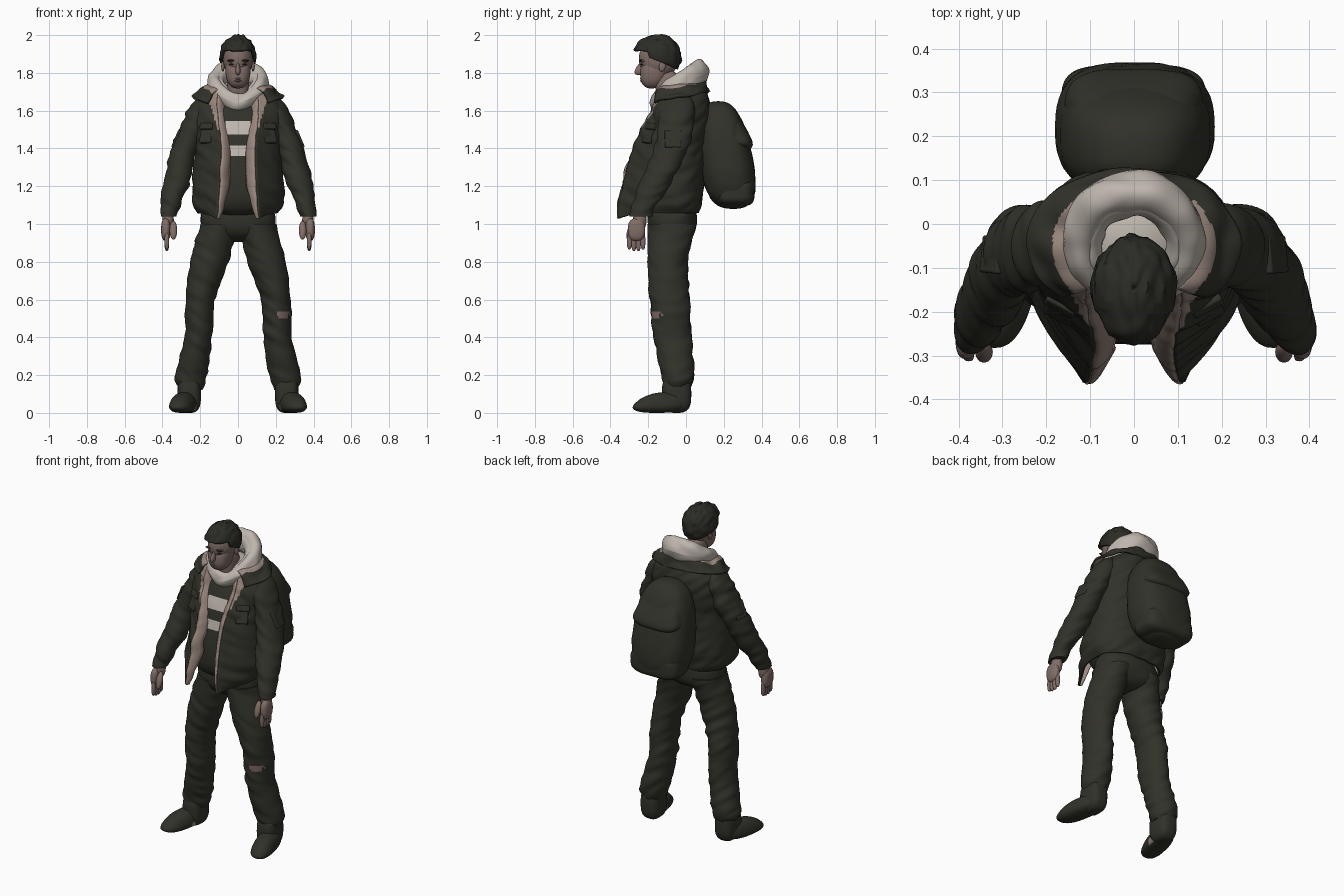
import bpy, bmesh, math
from mathutils import Vector, noise

cube = bpy.data.objects.get("Cube")
if cube:
    bpy.data.objects.remove(cube)


def material(name, red, green, blue):
    made = bpy.data.materials.new(name)
    colour = (red, green, blue, 1)
    made.diffuse_color = colour
    made.use_nodes = True
    shader = made.node_tree.nodes["Principled BSDF"]
    shader.inputs["Base Color"].default_value = colour
    shader.inputs["Roughness"].default_value = .9
    return made


OLIVE = material("dark olive cloth", .031, .031, .023)
HAIR = material("dark hair", .024, .025, .019)
SKIN = material("skin", .22, .155, .135)
CREAM = material("cream cotton", .52, .47, .42)
LINING = material("tan lining", .32, .24, .205)
SIDES = (("left", 1), ("right", -1))


def finish(obj, materials):
    for entry in materials:
        obj.data.materials.append(entry)
    bpy.ops.object.select_all(action="DESELECT")
    bpy.context.view_layer.objects.active = obj
    obj.select_set(True)
    bpy.ops.object.shade_smooth_by_angle(angle=math.radians(50))


def skin_rows(name, rows, materials, closed=True, capped=True, pick=None, thickness=0):
    """Skin rows of points; pick(face centre) chooses the material slot."""
    bm = bmesh.new()
    verts = [[bm.verts.new(point) for point in row] for row in rows]
    count = len(verts[0])
    for lower, upper in zip(verts, verts[1:]):
        for j in range(count if closed else count - 1):
            k = (j + 1) % count
            bm.faces.new((lower[j], lower[k], upper[k], upper[j]))
    if capped and closed:
        bm.faces.new(verts[0])
        bm.faces.new(verts[-1])
    bmesh.ops.recalc_face_normals(bm, faces=bm.faces)
    if pick:
        for face in bm.faces:
            face.material_index = int(pick(face.calc_center_median()))
    mesh = bpy.data.meshes.new(name)
    bm.to_mesh(mesh)
    bm.free()
    obj = bpy.data.objects.new(name, mesh)
    bpy.context.collection.objects.link(obj)
    finish(obj, materials)
    if thickness:
        shell = obj.modifiers.new("thickness", "SOLIDIFY")
        shell.thickness, shell.offset, shell.material_offset = thickness, 0, 1


def smooth_rings(rings, steps):
    """Catmull-Rom interpolation between profile rings."""
    result = []
    last = len(rings) - 1
    for i in range(last):
        around = [rings[max(0, min(last, i + d))] for d in (-1, 0, 1, 2)]
        for step in range(steps):
            t = step / steps
            result.append([b + t / 2 * (c - a + t * (2 * a - 5 * b + 4 * c - d + t * (3 * (b - c) + d - a)))
                           for a, b, c, d in zip(*around)])
    return result + [rings[last]]


def signed_power(value, exponent):
    return math.copysign(abs(value) ** exponent, value)


def around_ellipse(angle, square):
    return (signed_power(math.cos(angle), 2 / square), signed_power(math.sin(angle), 2 / square))


def wrinkle(x, y, z, amount):
    return amount * noise.noise(Vector((x * 7, y * 7, z * 22 + x * 14)))


def loft(name, rings, materials, side=1, steps=10, square=2, fold=0, shear=0, pick=None):
    """Rings hold height, centre x, centre y, radius x, radius y."""
    rows = []
    count = 48
    for z, cx, cy, rx, ry in smooth_rings(rings, steps):
        row = []
        for j in range(count):
            c, s = around_ellipse(math.tau * j / count, square)
            crease = wrinkle(side * (cx + rx * c), cy + ry * s, z, fold)
            y = cy + (ry + crease) * s
            row.append((side * (cx + (rx + crease) * c - shear * y), y, z))
        rows.append(row)
    skin_rows(name, rows, materials, pick=pick)


def blob(name, centre, size, materials, square=2, lean=0, taper=0, rows=30, **options):
    """Superellipsoid that can lean back and narrow with height."""
    rings = []
    for i in range(rows + 1):
        c, s = around_ellipse(math.pi * (i / rows - .5), square)
        scale = max(c, .02) * (1 - taper * s)
        rings.append((centre[2] + size[2] * s, centre[0], centre[1] + lean * s,
                      size[0] * scale, size[1] * scale))
    loft(name, rings, materials, steps=1, square=square, **options)


# Trousers with a torn left knee
def torn(centre):
    ragged = noise.noise(centre * 60) / 80
    return centre.y < -.1 and abs(centre.z - .518) < .019 - ragged and abs(centre.x - .24) < .03 + ragged


def inner_sole(centre):
    return .012 < centre.z < .045 and abs(centre.x) < .25 and centre.y > -.14


leg = [(1, .1, -.075, .1, .13), (.8, .15, -.095, .1, .105), (.6, .2, -.085, .08, .105),
       (.4, .21, -.07, .075, .1), (.2, .25, -.045, .085, .085), (.12, .25, -.045, .06, .06)]
sleeve = [(1.68, .17, -.03, .03, .04), (1.6, .2, -.04, .07, .09), (1.4, .28, -.08, .07, .09),
          (1.2, .33, -.17, .07, .08), (1.1, .36, -.22, .05, .06), (1.04, .37, -.24, .045, .055)]

blob("hips", (0, -.072, 1.02), (.198, .13, .115), [OLIVE], square=2.4, fold=.004)
for word, side in SIDES:
    # Limbs and boots
    loft(word + "_trouser_leg", leg, [OLIVE, SKIN], side, steps=16, fold=.01,
         pick=torn if word == "left" else None)
    blob(word + "_boot_foot", (.262, -.125, .055), (.064, .14, .055), [OLIVE, LINING], square=2.5,
         lean=.03, taper=.2, side=side, shear=.2, pick=inner_sole)
    blob(word + "_boot_ankle", (.258, -.05, .1), (.062, .078, .1), [OLIVE], square=3, side=side)
    loft(word + "_sleeve", sleeve, [OLIVE], side, steps=14, fold=.014)

    # Hands
    blob(word + "_wrist", (.37, -.245, 1.02), (.03, .036, .06), [SKIN], side=side)
    blob(word + "_palm", (.382, -.262, .97), (.025, .046, .06), [SKIN], square=2.5, side=side)
    for finger in range(4):
        reach = .91 - .01 * math.sin(finger)
        blob(f"{word}_finger_{finger}", (.377, -.3 + .024 * finger, reach), (.012, .013, .045),
             [SKIN], square=2.5, rows=12, side=side)
    blob(word + "_thumb", (.342, -.292, .967), (.02, .019, .05), [SKIN], lean=.015, rows=12, side=side)

    # Face details
    blob(word + "_ear", (.08, -.125, 1.835), (.009, .018, .028), [SKIN], lean=.005, side=side)
    blob(word + "_eyebrow", (.036, -.24, 1.865), (.022, .008, .005), [HAIR], rows=12, side=side)
    blob(word + "_eye", (.033, -.234, 1.845), (.013, .008, .004), [HAIR], rows=12, side=side)

# Head
blob("neck", (0, -.09, 1.7), (.058, .068, .12), [SKIN], square=3, lean=-.02)
blob("cranium", (0, -.145, 1.875), (.079, .105, .105), [SKIN])
blob("jaw", (0, -.17, 1.8), (.066, .072, .082), [SKIN], square=2.5, lean=.012, taper=-.12)
blob("nose", (0, -.245, 1.822), (.012, .022, .034), [SKIN], lean=.008, taper=.4)
blob("brow", (0, -.225, 1.864), (.055, .022, .014), [SKIN])
for lip in (1.758, 1.77):
    blob("lip", (0, -.23, lip), (.022, .014, .006), [SKIN], rows=12)

# Hair: a rough shell, high over the brow and low at the nape
rows = []
for i in range(20):
    row = []
    for j in range(60):
        turn = math.tau * j / 60
        back = math.sin(turn)
        low = .28 if back < -.45 else -.2 - .4 * back
        rise = low + (1.54 - low) * i / 19
        ray = Vector((math.cos(turn) * math.cos(rise), back * math.cos(rise), math.sin(rise)))
        rough = 1 + .1 * noise.noise(Vector((ray.x * 5, ray.y * 2, ray.z * 4)))
        quiff = min(0, ray.y) ** 2 / 60
        row.append((ray.x * .091 * rough, ray.y * .114 * rough - quiff - .146, 1.885 + ray.z * .112 * rough))
    rows.append(row)
skin_rows("hair", rows, [HAIR], capped=False, thickness=.012)


# Striped shirt
def stripe(centre):
    on_chest = centre.y < -.1 and abs(centre.x) < .06
    return on_chest and any(abs(centre.z - height) < .034 for height in (1.385, 1.51))


blob("striped_shirt", (0, -.08, 1.36), (.19, .17, .32), [OLIVE, CREAM], square=3, lean=.04,
     taper=.15, rows=130, fold=.004, pick=stripe)


# Open jacket: rings hold height, half width, back, front, half opening
def turned_lapel(centre):
    return centre.y < -.1 and centre.z > 1.5 and abs(centre.x) < .105 + .3 * (centre.z - 1.5)


jacket = [(1.06, .21, .06, -.32, .11), (1.14, .24, .08, -.31, .1), (1.4, .22, .1, -.25, .09),
          (1.6, .23, .12, -.17, .11), (1.72, .14, .1, -.13, .1)]
rows = []
for z, width, back, front, opening in smooth_rings(jacket, 16):
    row = []
    start = math.asin((opening / width) ** 1.2)
    for j in range(121):
        t = j / 60 - 1
        c, s = around_ellipse(t * (math.pi - start), 2.4)
        crease = wrinkle(width * s, c / 5, z, .012)
        depth = back + .07 if c > 0 else -.07 - front
        edge = t ** 10
        droop = .03 * edge * max(0, 1 - (z - 1.06) * 7)
        forward = .07 * edge * (1.9 - z)
        row.append(((width + crease) * s, c * (depth + crease) - .07 - forward, z - droop))
    rows.append(row)
skin_rows("jacket_body", rows, [OLIVE, LINING], closed=False, thickness=.012, pick=turned_lapel)

# Fleece facing that runs from each jacket edge back to the shirt
for word, side in SIDES:
    strips = []
    for row in rows:
        x, y, z = row[-1 if side > 0 else 0]
        reach = min(.05, .015 + .2 * (z - 1.03))
        strips.append([(x - side * reach * k / 4, y + reach * (k / 4) ** 2 - .004, z) for k in range(5)])
    skin_rows(word + "_lining_facing", strips, [LINING], closed=False, thickness=.006)


# Collar and hood: bands whose profile(u, s) gives radius x, radius y and height
def neck_band(name, profile, materials, tilt, rough, gap=0, **options):
    rows = []
    for i in range(25):
        row = []
        for j in range(80):
            angle = (gap - math.pi) / 2 + (math.tau - gap) * j / (79 if gap else 80)
            c, s = math.cos(angle), math.sin(angle)
            rx, ry, z = profile(i / 24, s)
            crease = rough * noise.noise(Vector((c * 2, s * 2, z * 22)))
            dip = .035 * min(0, s) ** 4
            row.append(((rx + crease) * c, (ry + crease) * s - .045, z + tilt * s - dip + crease))
        rows.append(row)
    skin_rows(name, rows, materials, closed=not gap, capped=False, **options)


def collar_profile(u, s):
    return .14 + u / 10, .13 + .035 * u, 1.735 - .065 * u * u


def fold_profile(radius, tube, height):
    def profile(u, s):
        girth = tube * (.85 + .2 * s)
        swing = girth * math.cos(math.tau * u)
        return radius + swing, radius + swing - .006, height + 1.5 * girth * math.sin(math.tau * u)
    return profile


def fleece_edge(centre):
    return centre.y < .05 and math.hypot(centre.x, 1.2 * (centre.y + .05)) < .183


neck_band("jacket_collar", collar_profile, [OLIVE, LINING], .025, .014, gap=1.5,
          thickness=.012, pick=fleece_edge)
neck_band("hood_outer_fold", fold_profile(.122, .047, 1.74), [CREAM], .06, .01)
neck_band("hood_inner_fold", fold_profile(.1, .032, 1.75), [CREAM], .05, .008)
blob("hood_lining", (0, -.05, 1.69), (.11, .105, .07), [CREAM], lean=.02)

# Backpack
blob("backpack", (0, .21, 1.365), (.177, .139, .285), [OLIVE], square=2.7, lean=-.04, taper=.12, fold=.005)
blob("backpack_pocket", (0, .262, 1.17), (.165, .1, .075), [OLIVE], square=4, fold=.004)
blob("backpack_flap", (0, .222, 1.49), (.147, .104, .1), [OLIVE], square=3.5, lean=-.035, taper=.2, fold=.004)


# Stitched pockets
def pad(name, location, size, rotation):
    bpy.ops.mesh.primitive_cube_add(size=1, location=location, rotation=rotation)
    obj = bpy.context.object
    obj.name, obj.scale = name, size
    bpy.ops.object.transform_apply(location=False, rotation=False, scale=True)
    bevel = obj.modifiers.new("soft edges", "BEVEL")
    bevel.width, bevel.segments = .006, 3
    finish(obj, [OLIVE])


for word, side in SIDES:
    pad(word + "_chest_pocket", (side * .165, -.195, 1.47), (.07, .025, .09), (-.4, 0, side * .5))
    pad(word + "_chest_flap", (side * .165, -.184, 1.515), (.076, .027, .035), (-.4, 0, side * .5))
    pad(word + "_sleeve_pocket", (side * .322, -.07, 1.45), (.02, .085, .1), (0, side * -.4, side * .1))
